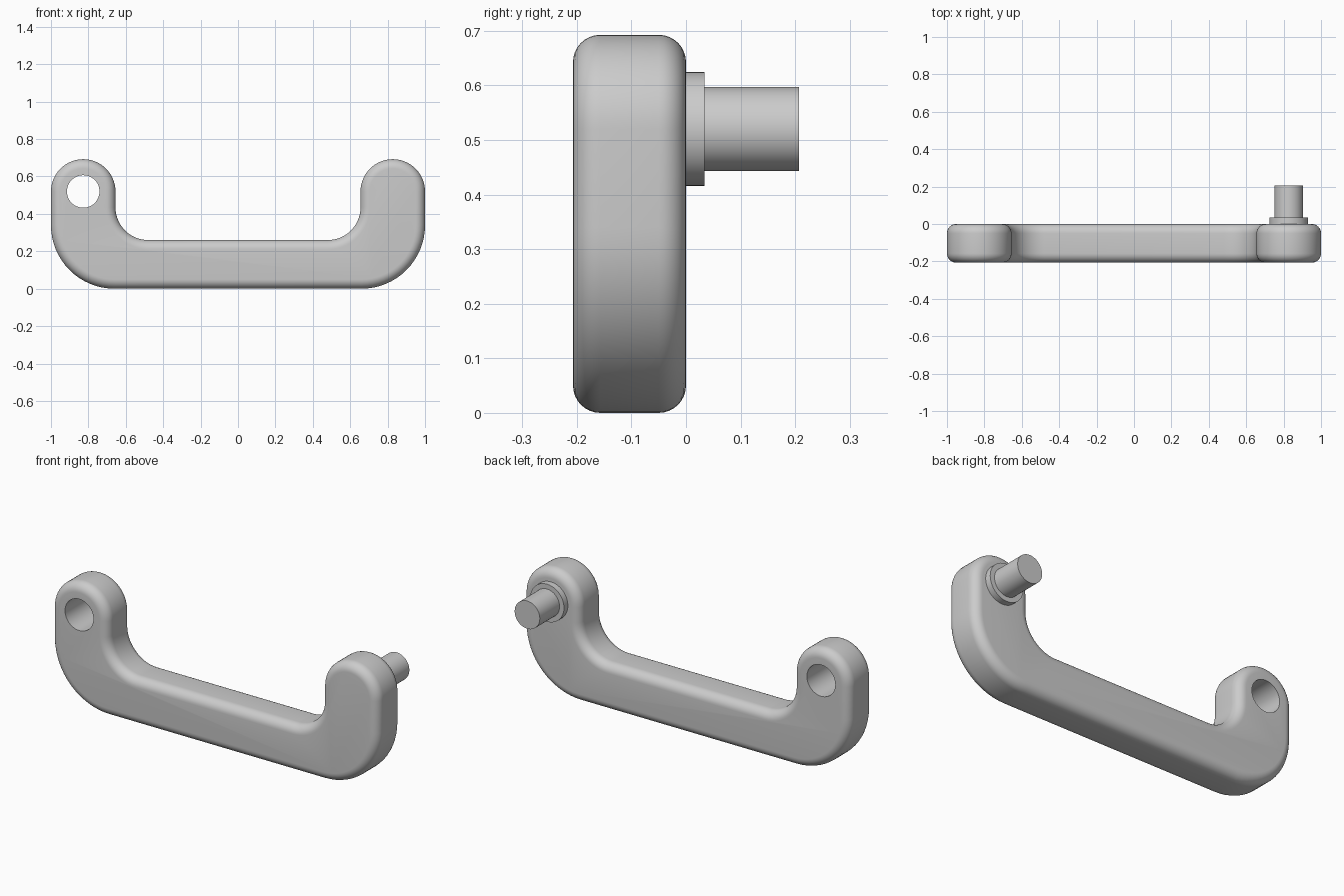
import bpy, bmesh, math
from math import sin, cos, pi

if "Cube" in bpy.data.objects:
    bpy.data.objects.remove(bpy.data.objects["Cube"])

grey = bpy.data.materials.new("satin grey")
grey.diffuse_color = (0.6, 0.6, 0.6, 1)
grey.use_nodes = True
grey.node_tree.nodes["Principled BSDF"].inputs["Base Color"].default_value = grey.diffuse_color

DEPTH, FILLET = 0.207, 0.05


def arc(cx, cz, r, a0, a1, n):
    return [(cx + r * cos(math.radians(a0 + (a1 - a0) * i / n)),
             cz + r * sin(math.radians(a0 + (a1 - a0) * i / n))) for i in range(n + 1)]


def outline(d):
    """Closed U-shaped outline, inset by d."""
    half = arc(0.66, 0.34, 0.34 - d, -90, 0, 16)           # outer lower corner
    half += arc(0.8275, 0.52, 0.1725 - d, 0, 180, 28)      # rounded arm end
    half += arc(0.48, 0.435, 0.175 + d, 0, -90, 14)        # inner corner
    return half + [(-x, z) for x, z in reversed(half)]


def cylinder(name, x, z, r, y0, y1):
    bpy.ops.mesh.primitive_cylinder_add(vertices=48, radius=r, depth=y1 - y0,
                                        location=(x, (y0 + y1) / 2, z), rotation=(pi / 2, 0, 0))
    ob = bpy.context.object
    ob.name = name
    ob.data.materials.append(grey)
    return ob


def smooth(ob):
    bpy.ops.object.select_all(action='DESELECT')
    ob.select_set(True)
    bpy.context.view_layer.objects.active = ob
    bpy.ops.object.shade_smooth_by_angle(angle=math.radians(35))


# Handle body: outline lofted front to back with filleted rims
STEPS = 8
sections = []
for i in range(STEPS + 1):
    a = pi / 2 * i / STEPS
    sections.append((FILLET * (1 - sin(a)), -DEPTH + FILLET * (1 - cos(a))))
sections += [(d, -DEPTH - y) for d, y in reversed(sections)]

bm = bmesh.new()
rings = [[bm.verts.new((x, y, z)) for x, z in outline(d)] for d, y in sections]
for r0, r1 in zip(rings, rings[1:]):
    for j in range(len(r0)):
        k = (j + 1) % len(r0)
        bm.faces.new((r0[j], r0[k], r1[k], r1[j]))
bm.faces.new(rings[0])
bm.faces.new(rings[-1])
bmesh.ops.recalc_face_normals(bm, faces=bm.faces)
mesh = bpy.data.meshes.new("handle_body")
bm.to_mesh(mesh)
bm.free()
mesh.materials.append(grey)
body = bpy.data.objects.new("handle_body", mesh)
bpy.context.collection.objects.link(body)

# Through hole in the left arm
cutter = cylinder("hole_cutter", -0.8275, 0.52, 0.087, -0.4, 0.2)
bpy.context.view_layer.objects.active = body
cut = body.modifiers.new("hole", 'BOOLEAN')
cut.operation, cut.solver, cut.object = 'DIFFERENCE', 'EXACT', cutter
bpy.ops.object.modifier_apply(modifier=cut.name)
bpy.data.objects.remove(cutter, do_unlink=True)
smooth(body)

# Collar and pin on the back of the right arm
smooth(cylinder("pin_collar", 0.8275, 0.52, 0.104, -0.01, 0.034))
smooth(cylinder("pin", 0.8275, 0.52, 0.077, 0.02, 0.207))
